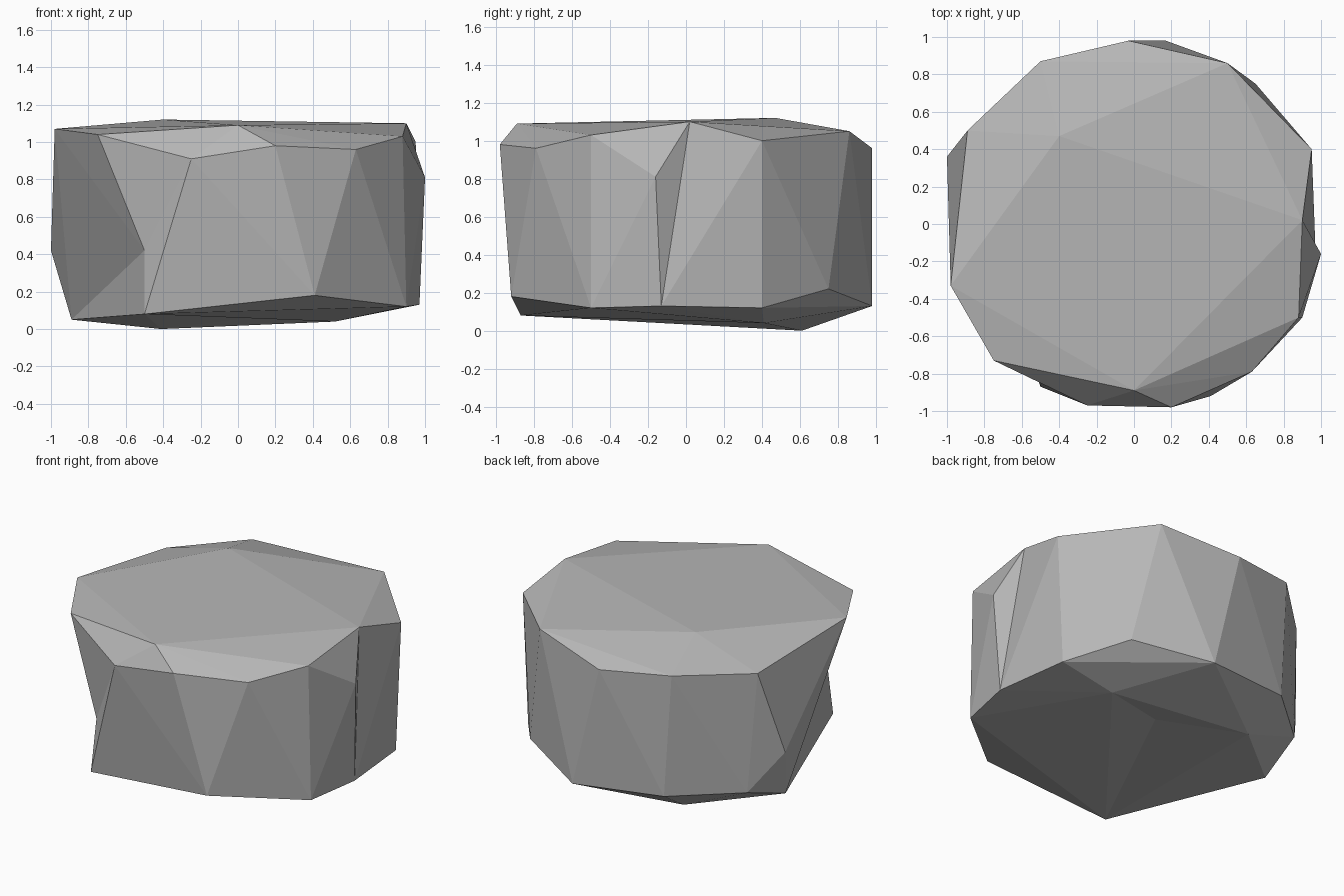
import bpy
import bmesh
from mathutils import Vector

cube = bpy.data.objects.get("Cube")
if cube:
    bpy.data.objects.remove(cube, do_unlink=True)

# Upper rim and crown of the boulder, anticlockwise from the front left
upper = {
    "crown": (-.4, .47, 1.12),
    "front_lip": (0, -.89, 1.09),
    "front_ledge": (.2, -.98, .98),
    "front_shoulder": (.63, -.79, .96),
    "side_shoulder": (.88, -.5, 1.03),
    "side_peak": (.9, .02, 1.1),
    "rib": (1, -.16, .81),
    "side_rear": (.95, .4, 1),
    "rear_left": (.5, .86, 1.05),
    "rear_middle": (-.03, .98, .96),
    "rear_right": (-.5, .87, 1),
    "right_rear": (-.89, .5, .98),
    "right_front": (-.98, -.33, 1.07),
    "front_corner": (-.75, -.73, 1.04),
    "front_chip": (-.25, -.97, .91),
}

# Lower rim and underside
lower = {
    "front_foot": (-.5, -.87, .08),
    "front_left_foot": (.41, -.92, .18),
    "left_foot": (.9, -.5, .12),
    "rib_foot": (.97, -.13, .13),
    "left_rear_foot": (.91, .4, .12),
    "rear_left_foot": (.65, .75, .22),
    "rear_foot": (.17, .98, .13),
    "rear_right_foot": (-.45, .88, .17),
    "right_rear_foot": (-.84, .54, .17),
    "right_foot": (-.89, .2, .05),
    "right_bulge": (-1, .36, .42),
    "underside_low": (-.41, .61, 0),
    "underside_left": (.52, .41, .04),
}

bm = bmesh.new()
corner = {name: bm.verts.new(co) for name, co in (upper | lower).items()}
bmesh.ops.convex_hull(bm, input=list(bm.verts))
bmesh.ops.recalc_face_normals(bm, faces=list(bm.faces))


def swap_diagonal(a, b):
    """Turn the edge between two named corners to the other diagonal."""
    edge = bm.edges.get((corner[a], corner[b]))
    if edge and len(edge.link_faces) == 2:
        bmesh.utils.edge_rotate(edge)


def dent_edge(a, b, target):
    """Break an edge at its middle and push the new corner to target."""
    edge = bm.edges.get((corner[a], corner[b]))
    if not edge:
        return
    _, vert = bmesh.utils.edge_split(edge, corner[a], .5)
    for face in list(vert.link_faces):
        near = {v for e in vert.link_edges for v in e.verts}
        far = [v for v in face.verts if v not in near]
        if far:
            bmesh.utils.face_split(face, vert, far[0])
    vert.co = target


def dent_underside(target):
    """Push a point into the bottom face that lies over it."""
    point = Vector(target)
    for face in list(bm.faces):
        if face.normal.z < -.8 and bmesh.geometry.intersect_face_point(face, point):
            bmesh.ops.poke(bm, faces=[face])["verts"][0].co = point
            return


# Shallow hollow underneath
dent_underside((.08, .3, .06))

# Crease behind the rib on the left side
swap_diagonal("rib", "left_rear_foot")
swap_diagonal("rib", "side_rear")

# Undercut at the front right corner
dent_edge("front_corner", "front_foot", (-.5, -.81, .42))
swap_diagonal("right_front", "front_foot")

loose = [v for v in bm.verts if not v.link_faces]
bmesh.ops.delete(bm, geom=loose, context="VERTS")
bmesh.ops.recalc_face_normals(bm, faces=list(bm.faces))

mesh = bpy.data.meshes.new("boulder")
bm.to_mesh(mesh)
bm.free()

# Plain grey stone
grey = (.47, .47, .47, 1)
stone = bpy.data.materials.new("grey stone")
stone.use_nodes = True
stone.diffuse_color = grey
for node in stone.node_tree.nodes:
    if node.type == "BSDF_PRINCIPLED":
        node.inputs["Base Color"].default_value = grey
        node.inputs["Roughness"].default_value = .9
mesh.materials.append(stone)

boulder = bpy.data.objects.new("boulder", mesh)
bpy.context.scene.collection.objects.link(boulder)
